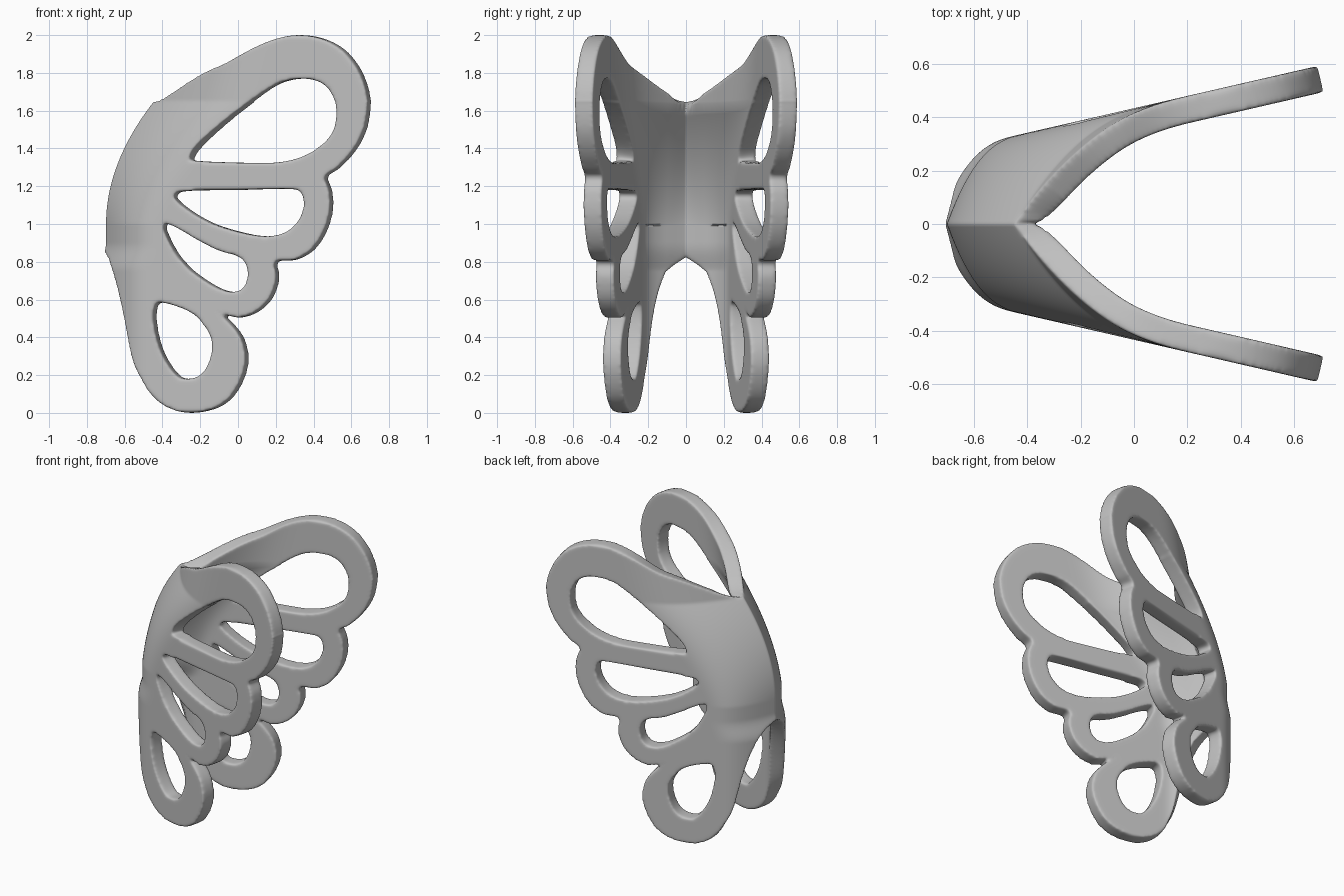
import bpy, bmesh
from mathutils import Vector

cube = bpy.data.objects.get("Cube")
if cube:
    bpy.data.objects.remove(cube)

THICK = 0.1
VOXEL = 0.011

# Half outline of the wing sheet (x, z), from top of the spine round to the arch below
OUTLINE = [(-.445, 1.65), (-.42, 1.655), (-.37, 1.68), (-.2, 1.79), (-.05, 1.86), (.1, 1.94),
           (.22, 1.985), (.33, 2), (.45, 1.98), (.56, 1.92), (.64, 1.82), (.685, 1.7),
           (.69, 1.6), (.665, 1.48), (.6, 1.37), (.52, 1.29), (.465, 1.25), (.49, 1.17),
           (.49, 1.06), (.455, .95), (.39, .86), (.3, .81), (.2, .8), (.21, .72),
           (.18, .62), (.12, .55), (.04, .51), (-.03, .51), (-.13, .55), (-.05, .49),
           (.02, .4), (.045, .3), (.03, .2), (-.03, .09), (-.12, .025), (-.25, 0),
           (-.36, .025), (-.45, .09), (-.52, .2), (-.56, .3), (-.595, .48), (-.62, .6),
           (-.645, .7), (-.67, .78), (-.69, .83), (-.703, .848)]

# Openings in one wing, top to bottom
HOLES = [
    [(-.25, 1.36), (-.2, 1.43), (-.05, 1.56), (.1, 1.67), (.22, 1.745), (.34, 1.77),
     (.44, 1.75), (.5, 1.69), (.525, 1.6), (.51, 1.5), (.45, 1.42), (.34, 1.355),
     (.2, 1.325), (0, 1.325), (-.22, 1.335)],
    [(-.335, 1.15), (-.27, 1.175), (0, 1.18), (.29, 1.185), (.345, 1.15), (.35, 1.08),
     (.31, 1), (.24, .95), (.14, .935), (0, .96), (-.15, 1.01), (-.28, 1.09)],
    [(-.39, .99), (-.34, .99), (-.2, .91), (-.1, .86), (0, .83), (.045, .79), (.055, .72),
     (.03, .66), (-.03, .64), (-.12, .67), (-.25, .76), (-.34, .87)],
    [(-.41, .585), (-.26, .54), (-.18, .47), (-.135, .38), (-.145, .28), (-.19, .205),
     (-.26, .18), (-.32, .2), (-.39, .3), (-.43, .42), (-.44, .53)],
]


def spine_x(z):
    """Front-most x of the bent sheet at height z."""
    if z < 1:
        t = min(1, max(0, (.9 - z) / .15))
        return -.7 - .035 * t * t * (3 - 2 * t)
    if z < 1.65:
        return -.7 + .6 * (z - 1) ** 2
    return -.4465 + .25 * (z - 1.65)


def half_width(x, z):
    """Outer y of the bent sheet: rounded at the spine, straight along the wing."""
    reach = .3 + .3 * min(1, max(0, (z - 1) / .65))
    u = min(1, max(0, (x - spine_x(z)) / reach))
    return (.433 + .23 * x) * (1 - (1 - u) ** 3)


def unroll(x, z):
    """Distance from the spine along the sheet."""
    x = max(x, spine_x(z))
    return .8 * (x - spine_x(z)) + half_width(x, z)


def roll(s, z):
    """Inverse of unroll, by bisection."""
    lo, hi = spine_x(z), 1.0
    for _ in range(20):
        mid = (lo + hi) / 2
        if unroll(mid, z) < s:
            lo = mid
        else:
            hi = mid
    return (lo + hi) / 2


def smooth_path(points, closed, steps=5):
    """Catmull-Rom curve through the points."""
    pts = [Vector(p) for p in points]
    n = len(pts)
    get = (lambda i: pts[i % n]) if closed else (lambda i: pts[min(max(i, 0), n - 1)])
    path = []
    for i in range(n if closed else n - 1):
        a, b, c, d = (get(i + k) for k in (-1, 0, 1, 2))
        for j in range(steps):
            t = j / steps
            path.append(.5 * (2 * b + (c - a) * t + (2 * a - 5 * b + 4 * c - d) * t ** 2
                              + (3 * b - a - 3 * c + d) * t ** 3))
    return path


def flatten(path):
    return [(unroll(p.x - .008, p.y), p.y) for p in path]


def mirrored(loop):
    return [(-s, z) for s, z in reversed(loop)]


def slab(name, loops, front, back):
    """Solid plates with the given outlines, between two depths."""
    bm = bmesh.new()
    for loop in loops:
        face = bm.faces.new([bm.verts.new((s, front, z)) for s, z in loop])
        ext = bmesh.ops.extrude_face_region(bm, geom=[face])
        bmesh.ops.translate(bm, vec=(0, back - front, 0),
                            verts=[g for g in ext["geom"] if isinstance(g, bmesh.types.BMVert)])
    bmesh.ops.recalc_face_normals(bm, faces=bm.faces[:])
    mesh = bpy.data.meshes.new(name)
    bm.to_mesh(mesh)
    bm.free()
    obj = bpy.data.objects.new(name, mesh)
    bpy.context.collection.objects.link(obj)
    return obj


# Flat sheet and the cutter for its openings
half = [p for p in flatten(smooth_path(OUTLINE, False)) if p[0] > .012]
wings = slab("butterfly_wings", [[(0, 1.65)] + half + [(0, .85)] + mirrored(half)], 0, -THICK)
openings = []
for hole in HOLES:
    flat = flatten(smooth_path(hole, True))
    openings += [flat, mirrored(flat)]
cutter = slab("opening_cutter", openings, .1, -THICK - .1)
cutter.hide_render = True

bpy.ops.object.select_all(action="DESELECT")
wings.select_set(True)
bpy.context.view_layer.objects.active = wings

# Cut the openings, then even the mesh and soften the rims
cut = wings.modifiers.new("openings", "BOOLEAN")
cut.operation = "DIFFERENCE"
cut.solver = "EXACT"
cut.object = cutter
remesh = wings.modifiers.new("even_mesh", "REMESH")
remesh.mode = "VOXEL"
remesh.voxel_size = VOXEL
soften = wings.modifiers.new("soft_rims", "SMOOTH")
soften.factor = .5
soften.iterations = 9
for name in ("openings", "even_mesh", "soft_rims"):
    bpy.ops.object.modifier_apply(modifier=name)
bpy.data.objects.remove(cutter)

# Bend the sheet round the spine into a pair of wings
E = .002
for v in wings.data.vertices:
    s, depth, z = v.co.x, -v.co.y, v.co.z
    side = 1 if s >= 0 else -1
    x = roll(abs(s), z)
    y = half_width(x, z)
    slope_x = (half_width(x + E, z) - y) / E
    slope_z = (half_width(x, z + E) - half_width(x, z - E)) / (2 * E)
    inward = Vector((slope_x, -1, slope_z)).normalized()
    inward.y *= min(1, y / .15)
    p = Vector((x, y, z)) + inward.normalized() * depth
    v.co = (p.x, p.y * side, p.z)
wings.data.update()
bpy.ops.object.shade_smooth()

# Plain grey
grey = bpy.data.materials.new("grey")
grey.use_nodes = True
colour = (.52, .52, .52, 1)
grey.diffuse_color = colour
grey.node_tree.nodes["Principled BSDF"].inputs["Base Color"].default_value = colour
wings.data.materials.append(grey)
